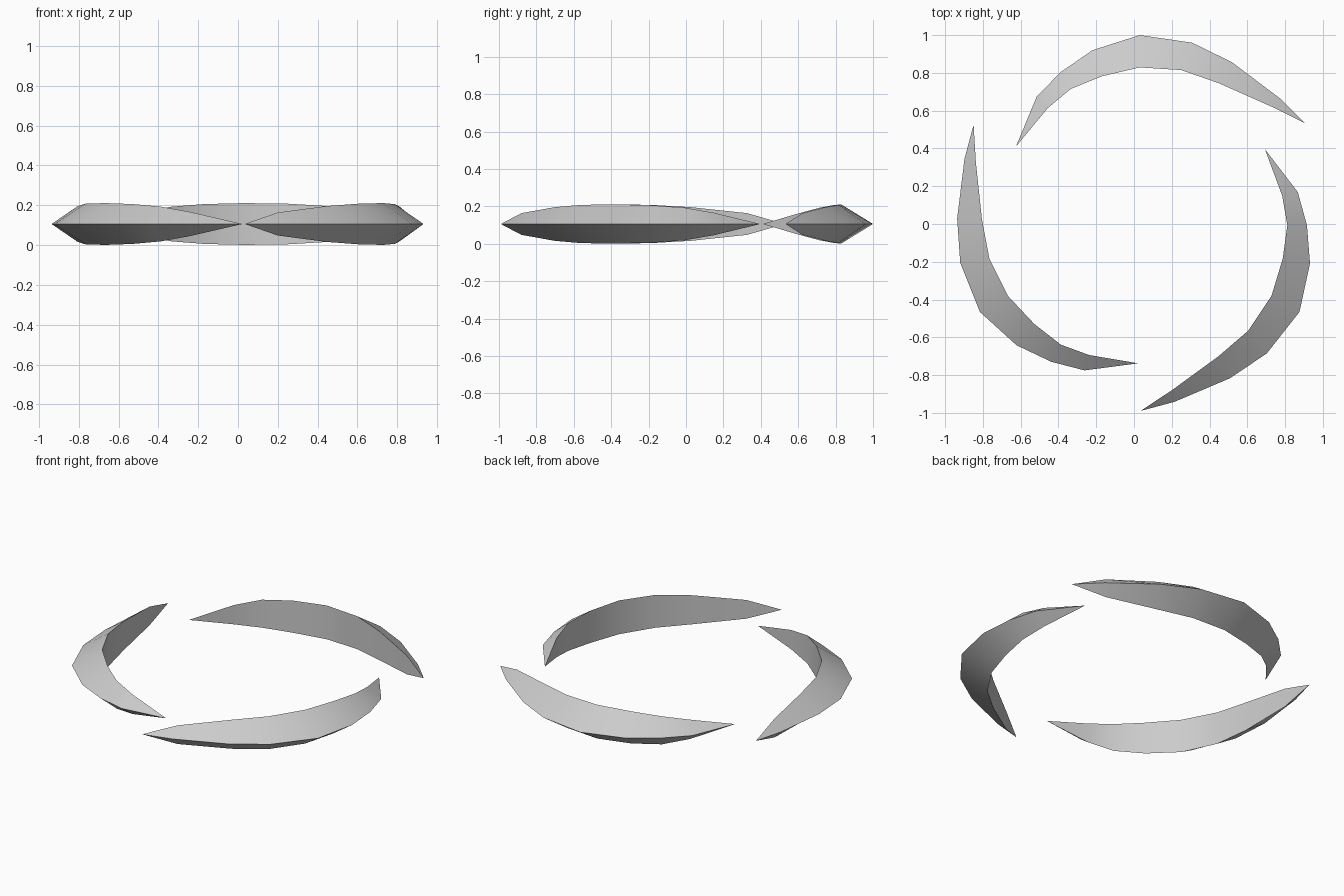
import bpy, bmesh, math
from mathutils import Matrix, Vector

cube = bpy.data.objects.get("Cube")
if cube:
    bpy.data.objects.remove(cube, do_unlink=True)

# Plain grey material
grey = bpy.data.materials.new("light_grey")
grey.use_nodes = True
colour = (0.6, 0.6, 0.6, 1)
grey.diffuse_color = colour
grey.node_tree.nodes["Principled BSDF"].inputs["Base Color"].default_value = colour

MID = 0.106                       # height of the cutting edge
CENTRE = Vector((0.03, 0.023, 0)) # hub the three blades turn about

# Back blade: pointed tips, then (outer x, y, inner x, y, half height) stations
TIP_START = (-0.625, 0.41)
TIP_END = (0.905, 0.533)
STATIONS = [
    (-0.515, 0.675, -0.457, 0.613, 0.060),
    (-0.387, 0.805, -0.335, 0.715, 0.087),
    (-0.220, 0.920, -0.170, 0.782, 0.100),
    (0.030, 1.000, 0.030, 0.829, 0.105),
    (0.307, 0.960, 0.250, 0.815, 0.102),
    (0.518, 0.857, 0.450, 0.745, 0.090),
    (0.773, 0.665, 0.727, 0.622, 0.058),
]


def make_blade(name, angle):
    bm = bmesh.new()
    start = bm.verts.new((*TIP_START, MID))
    end = bm.verts.new((*TIP_END, MID))
    # Triangular section: sharp outer edge, upright inner wall
    rings = [[bm.verts.new((ox, oy, MID)),
              bm.verts.new((ix, iy, MID + h)),
              bm.verts.new((ix, iy, MID - h))]
             for ox, oy, ix, iy, h in STATIONS]
    for i in range(3):
        j = (i + 1) % 3
        bm.faces.new((start, rings[0][i], rings[0][j]))
        bm.faces.new((end, rings[-1][j], rings[-1][i]))
        for a, b in zip(rings, rings[1:]):
            bm.faces.new((a[i], b[i], b[j], a[j]))
    turn = Matrix.Rotation(angle, 4, 'Z')
    bmesh.ops.transform(bm, verts=bm.verts[:],
                        matrix=Matrix.Translation(CENTRE) @ turn @ Matrix.Translation(-CENTRE))
    bmesh.ops.recalc_face_normals(bm, faces=bm.faces[:])
    mesh = bpy.data.meshes.new(name)
    bm.to_mesh(mesh)
    bm.free()
    mesh.materials.append(grey)
    obj = bpy.data.objects.new(name, mesh)
    bpy.context.collection.objects.link(obj)
    return obj


# Three blades in a broken ring
blades = [make_blade(name, math.radians(120 * k))
          for k, name in enumerate(("back_blade", "right_blade", "left_blade"))]

# Smooth along the length, sharp along the edges
bpy.ops.object.select_all(action='DESELECT')
for blade in blades:
    blade.select_set(True)
bpy.context.view_layer.objects.active = blades[0]
bpy.ops.object.shade_smooth_by_angle(angle=math.radians(35))
